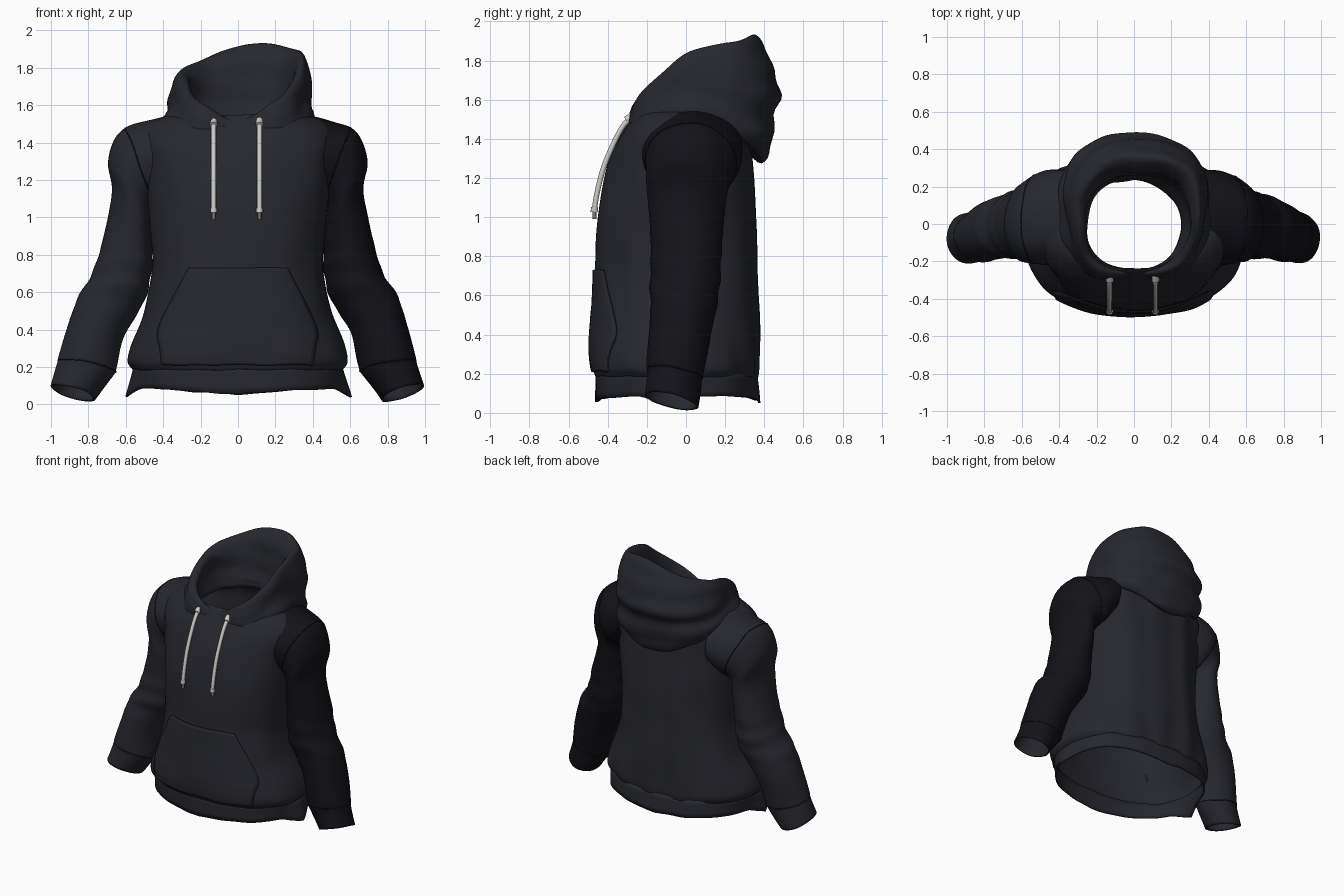
import bpy
import bmesh
from math import sin, cos, pi, copysign
from mathutils import Vector, noise

if "Cube" in bpy.data.objects:
    bpy.data.objects.remove(bpy.data.objects["Cube"])


def material(name, rgb):
    mat = bpy.data.materials.new(name)
    mat.use_nodes = True
    mat.diffuse_color = (*rgb, 1)
    bsdf = mat.node_tree.nodes["Principled BSDF"]
    bsdf.inputs["Base Color"].default_value = (*rgb, 1)
    bsdf.inputs["Roughness"].default_value = 0.9
    return mat


CLOTH = material("charcoal cloth", (0.02, 0.021, 0.028))
SEAM = material("dark seam", (0.006, 0.006, 0.009))
CORD = material("pale cord", (0.6, 0.6, 0.57))
TIP = material("grey cord tip", (0.2, 0.2, 0.2))


def spline(keys, steps):
    """Smooth curve through equal-length tuples, steps samples per span."""
    out = []
    last = len(keys) - 1
    for i in range(last):
        a, b, c, d = (keys[min(max(j, 0), last)] for j in range(i - 1, i + 3))
        for k in range(steps):
            t = k / steps
            out.append(tuple(
                q + t / 2 * (r - p + t * (2 * p - 5 * q + 4 * r - s + t * (3 * (q - r) + s - p)))
                for p, q, r, s in zip(a, b, c, d)))
    return out + [tuple(keys[-1])]


def wrinkle(p, amount=0.008):
    """Soft cloth creases, stretched along the height."""
    p = Vector(p)
    return p + noise.noise_vector(Vector((p.x * 6, p.y * 6, p.z * 4))) * amount


def loft(name, rows, closed=True, thickness=0.012, offset=-1):
    bm = bmesh.new()
    grid = [[bm.verts.new(p) for p in row] for row in rows]
    n = len(grid[0])
    for low, high in zip(grid, grid[1:]):
        for i in range(n if closed else n - 1):
            j = (i + 1) % n
            bm.faces.new((low[i], low[j], high[j], high[i]))
    mesh = bpy.data.meshes.new(name)
    bm.to_mesh(mesh)
    bm.free()
    mesh.materials.append(CLOTH)
    mesh.materials.append(SEAM)
    obj = bpy.data.objects.new(name, mesh)
    bpy.context.collection.objects.link(obj)
    bpy.ops.object.select_all(action="DESELECT")
    obj.select_set(True)
    bpy.context.view_layer.objects.active = obj
    bpy.ops.object.shade_smooth_by_angle(angle=0.9)
    shell = obj.modifiers.new("cloth thickness", "SOLIDIFY")
    shell.thickness = thickness
    shell.offset = offset
    return shell


def tube(name, points, radius, mat, cyclic=False):
    curve = bpy.data.curves.new(name, "CURVE")
    curve.dimensions = "3D"
    curve.bevel_depth = radius
    curve.bevel_resolution = 2
    curve.use_fill_caps = True
    line = curve.splines.new("POLY")
    line.points.add(len(points) - 1)
    for point, co in zip(line.points, points):
        point.co = (*co, 1)
    line.use_cyclic_u = cyclic
    curve.materials.append(mat)
    obj = bpy.data.objects.new(name, curve)
    bpy.context.collection.objects.link(obj)


# Torso: height, half width, front y, back y
POWER = 2.4
TORSO = spline([
    (0.185, 0.56, -0.465, 0.365), (0.23, 0.59, -0.48, 0.37), (0.32, 0.57, -0.485, 0.37),
    (0.5, 0.50, -0.475, 0.37), (0.7, 0.46, -0.465, 0.365), (0.9, 0.465, -0.46, 0.36),
    (1.1, 0.485, -0.44, 0.35), (1.28, 0.505, -0.395, 0.335), (1.4, 0.53, -0.345, 0.32),
    (1.48, 0.5, -0.295, 0.29), (1.535, 0.4, -0.255, 0.255), (1.545, 0.27, -0.245, 0.24)], 8)


def oval(z, half, front, back, count=96):
    ring = []
    for i in range(count):
        c, s = cos(2 * pi * i / count), sin(2 * pi * i / count)
        x = half * copysign(abs(c) ** (2 / POWER), c)
        y = (front + back) / 2 + (back - front) / 2 * copysign(abs(s) ** (2 / POWER), s)
        ring.append(Vector((x, y, z)))
    return ring


def torso_ring(key):
    ring = []
    for p in oval(*key):
        if p.y > 0:  # hanging folds across the back
            p.y += 0.007 * sin(p.x * 26) * min(1, p.y * 4)
        ring.append(wrinkle(p))
    return ring


loft("torso", [torso_ring(k) for k in TORSO])

# Hem band with a flared, drooping corner at each side
hem_rows = []
for t in (0, 0.25, 0.5, 0.75, 1):
    ring = oval(0.055 + 0.145 * t, 0.555 + 0.005 * t, -0.465, 0.38 - 0.012 * t)
    for p in ring:
        corner = max(0, 1 - abs(p.y + 0.09) / 0.13) * (1 - t)
        p.z += 0.03 * (1 - t) * min(1, abs(p.x) / 0.5) - 0.045 * corner
        p.x *= 1 + 0.1 * corner
    hem_rows.append([wrinkle(p) for p in ring])
loft("hem_band", hem_rows)

# Front pouch pocket following the torso: height, half width
pocket_rows = []
for z, half in spline([(0.21, 0.41), (0.3, 0.42), (0.4, 0.43), (0.57, 0.345), (0.73, 0.265)], 6):
    _, wide, front, back = min(TORSO, key=lambda k: abs(k[0] - z))
    row = []
    for i in range(33):
        x = half * (i / 16 - 1)
        depth = (back - front) / 2 * (1 - abs(x / wide) ** POWER) ** (1 / POWER)
        row.append(wrinkle((x, (front + back) / 2 - depth - 0.012, z)))
    pocket_rows.append(row)
loft("front_pocket", pocket_rows, closed=False, thickness=0.02).material_offset_rim = 1

# Sleeve: outer x, z, inner x, z, front y, back y
SLEEVE = spline([
    (0.36, 1.55, 0.36, 1.15, -0.22, 0.29), (0.5, 1.515, 0.42, 1.1, -0.225, 0.285),
    (0.605, 1.48, 0.45, 1.08, -0.215, 0.26), (0.665, 1.41, 0.46, 1.05, -0.21, 0.235),
    (0.695, 1.29, 0.46, 1.02, -0.205, 0.215), (0.67, 1.15, 0.46, 0.95, -0.195, 0.2),
    (0.695, 1.0, 0.46, 0.85, -0.185, 0.19), (0.74, 0.82, 0.46, 0.72, -0.18, 0.18),
    (0.78, 0.7, 0.48, 0.6, -0.185, 0.17), (0.86, 0.57, 0.54, 0.49, -0.18, 0.15),
    (0.91, 0.41, 0.61, 0.36, -0.19, 0.12), (0.955, 0.25, 0.65, 0.2, -0.205, 0.09),
    (0.96, 0.22, 0.665, 0.16, -0.2, 0.08), (1.0, 0.1, 0.765, 0.025, -0.21, 0.06)], 6)


def sleeve_ring(index, side):
    xo, zo, xi, zi, front, back = SLEEVE[index]
    tilt = 0.03 * index / len(SLEEVE)
    ring = []
    for i in range(48):
        c, s = cos(pi * i / 24), sin(pi * i / 24)
        z = (zo + zi) / 2 + c * (zo - zi) / 2 - tilt * s
        # diagonal creases gathered around the elbow
        crease = 1 + 0.03 * sin(z * 45 + 2 * s) * max(0, 1 - abs(z - 0.68) / 0.25)
        x = (xo + xi) / 2 + c * (xo - xi) / 2 * crease
        y = (front + back) / 2 + s * (back - front) / 2 * crease
        ring.append(wrinkle((side * x, y, z), 0.01))
    return ring


for label, side in (("left", 1), ("right", -1)):
    rings = [sleeve_ring(i, side) for i in range(len(SLEEVE))]
    loft(label + "_sleeve", rings, offset=side).material_offset = side
    tube(label + "_armhole_seam", rings[12], 0.003, SEAM, True)
    tube(label + "_cuff_seam", rings[70], 0.003, SEAM, True)

# Draped hood: radius and height from the outer base over the rim to the neck,
# at equal turns from the front to the back
HOOD = [
    [(.27, 1.45), (.275, 1.46), (.28, 1.47), (.28, 1.48), (.28, 1.49), (.275, 1.5),
     (.27, 1.51), (.26, 1.515), (.25, 1.51), (.245, 1.49), (.24, 1.46)],
    [(.35, 1.46), (.365, 1.475), (.365, 1.495), (.36, 1.52), (.355, 1.55), (.345, 1.58),
     (.335, 1.61), (.315, 1.63), (.29, 1.615), (.275, 1.55), (.255, 1.47)],
    [(.39, 1.5), (.405, 1.535), (.385, 1.575), (.365, 1.61), (.355, 1.66), (.355, 1.71),
     (.345, 1.76), (.32, 1.795), (.28, 1.75), (.285, 1.63), (.25, 1.48)],
    [(.38, 1.42), (.44, 1.38), (.475, 1.45), (.46, 1.55), (.48, 1.63), (.45, 1.73),
     (.42, 1.82), (.365, 1.865), (.305, 1.79), (.285, 1.62), (.245, 1.48)],
    [(.31, 1.32), (.38, 1.275), (.43, 1.36), (.445, 1.52), (.485, 1.62), (.455, 1.75),
     (.41, 1.87), (.345, 1.92), (.28, 1.82), (.265, 1.65), (.235, 1.5)]]
flat = [[v for point in profile for v in point] for profile in HOOD]
flat = [flat[1]] + flat + [flat[3]]  # mirrored neighbours keep both ends smooth
half_turn = spline(flat, 12)[12:61]
hood_columns = []
for i in range(96):
    values = half_turn[min(i, 96 - i)]
    angle = pi * i / 48
    behind = max(0, -cos(angle))
    column = []
    for r, z in spline(list(zip(values[::2], values[1::2])), 4):
        r += 0.007 * behind * sin(z * 40 + 2 * sin(angle))
        x = r * sin(angle)
        high = min(1, max(0, (z - 1.5) / 0.4))  # the drape leans to the left
        column.append(wrinkle((x + 0.03 * high, -r * cos(angle), z + 0.17 * x * high), 0.012))
    hood_columns.append(column)
loft("hood", list(zip(*hood_columns)), thickness=0.006)

# Drawstrings with a knot at the eyelet and a tip at the end
for label, x in (("left", 0.115), ("right", -0.13)):
    path = spline([(x, -0.27, 1.515), (x, -0.318, 1.47), (x, -0.368, 1.38),
                   (x, -0.422, 1.25), (x, -0.455, 1.12), (x, -0.469, 1.03)], 6)
    tube(label + "_drawstring", path, 0.0135, CORD)
    tube(label + "_string_knot", [(x, -0.27, 1.52), (x, -0.305, 1.495)], 0.02, CORD)
    tube(label + "_end_knot", [(x, -0.467, 1.05), (x, -0.47, 1.025)], 0.018, CORD)
    tube(label + "_string_tip", [(x, -0.469, 1.03), (x, -0.467, 0.99)], 0.01, TIP)
